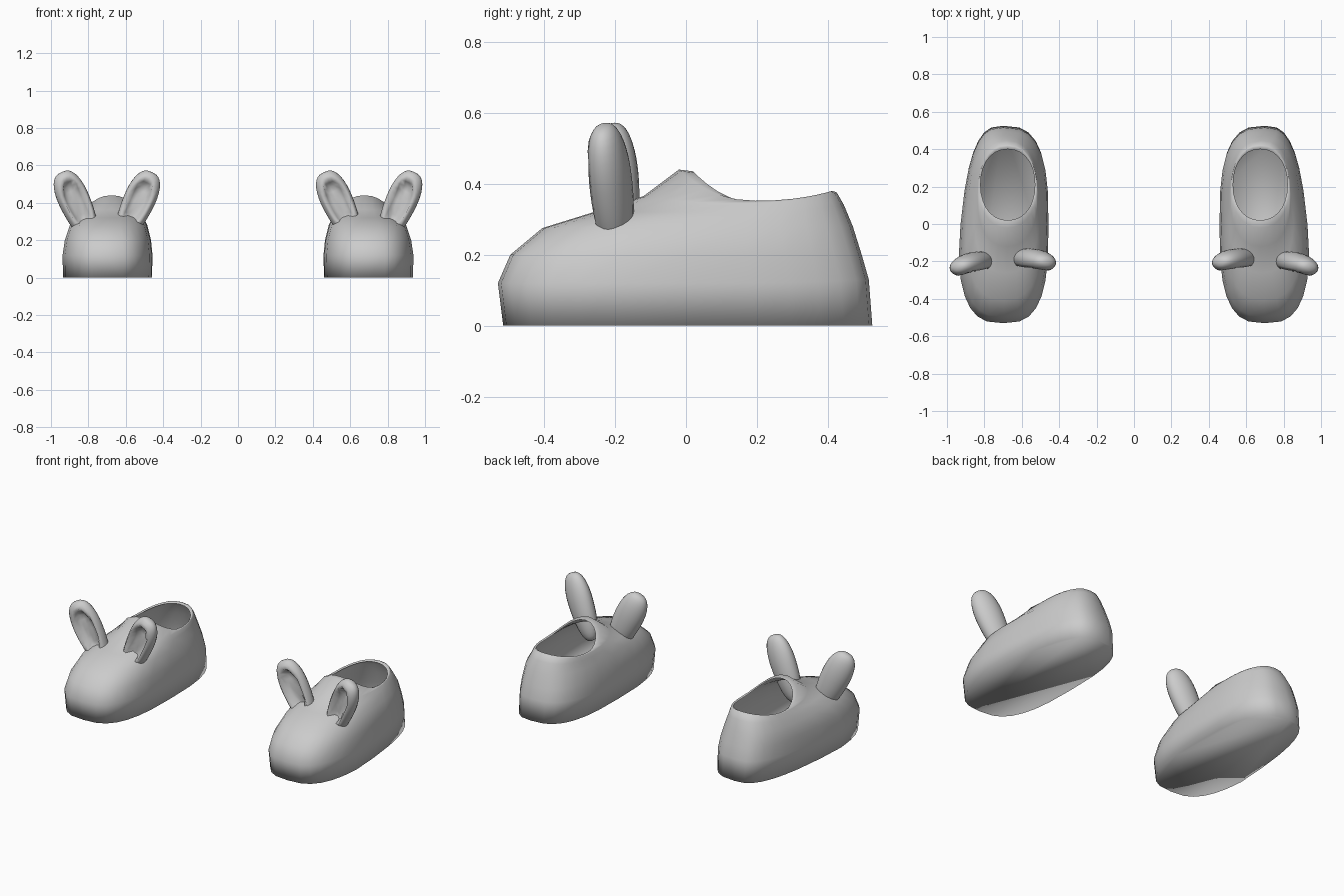
import bpy, bmesh, math
from mathutils import Matrix, Vector

if "Cube" in bpy.data.objects:
    bpy.data.objects.remove(bpy.data.objects["Cube"])

grey = bpy.data.materials.new("soft grey")
grey.use_nodes = True
grey.diffuse_color = (0.6, 0.6, 0.6, 1)
grey.node_tree.nodes["Principled BSDF"].inputs["Base Color"].default_value = (0.6, 0.6, 0.6, 1)


def finish(bm, name):
    """Turn a bmesh into a smooth grey object."""
    me = bpy.data.meshes.new(name)
    for f in bm.faces:
        f.smooth = True
    bm.to_mesh(me)
    bm.free()
    me.materials.append(grey)
    ob = bpy.data.objects.new(name, me)
    bpy.context.collection.objects.link(ob)
    return ob


def spow(v, e):
    return math.copysign(abs(v) ** e, v)


# Loops from the sole up to the opening:
# x inner, x outer, y front, y back, z front, z side, z back, roundness
LOOPS = [
    (.46, .94, -.515, .525, .00, .00, .00, .68),
    (.457, .942, -.53, .515, .12, .12, .13, .68),
    (.465, .93, -.495, .495, .20, .20, .20, .70),
    (.485, .905, -.405, .47, .275, .28, .28, .75),
    (.505, .86, -.26, .445, .32, .32, .34, .80),
    (.515, .84, -.12, .425, .365, .345, .375, .85),
    (.522, .83, -.02, .413, .44, .352, .38, .90),
    (.53, .82, .02, .40, .435, .345, .372, .92),
]
SIDES = 28


def slipper(side, name):
    bm = bmesh.new()
    rings = []
    for xi, xo, yf, yb, zf, zs, zb, e in LOOPS:
        ring = []
        for k in range(SIDES):
            a = 2 * math.pi * k / SIDES
            s = math.sin(a)
            x = (xi + xo) / 2 + (xo - xi) / 2 * spow(math.cos(a), e)
            y = (yf + yb) / 2 + (yb - yf) / 2 * spow(s, e)
            # the outer side narrows towards the heel
            if x > .7:
                x -= (x - .7) * .4 * max(0, y + .15) * (xo - .82) / .12
            z = zs + ((zb if s > 0 else zf) - zs) * s * s
            ring.append(bm.verts.new((side * x, y, z)))
        rings.append(ring)
    # sole and walls, opening left open
    sole = bm.faces.new(rings[0])
    for lo, hi in zip(rings, rings[1:]):
        for k in range(SIDES):
            n = (k + 1) % SIDES
            bm.faces.new((lo[k], lo[n], hi[n], hi[k]))
    bmesh.ops.recalc_face_normals(bm, faces=bm.faces)
    sole.normal_update()
    if sole.normal.z > 0:
        bmesh.ops.reverse_faces(bm, faces=bm.faces)
    finish(bm, name)


def ear(side, name, centre, lean, yaw):
    bm = bmesh.new()
    bmesh.ops.create_uvsphere(bm, u_segments=24, v_segments=18, radius=1)
    for v in bm.verts:
        x, y, z = v.co
        # fuller than an ellipsoid, like a capsule
        r = max(1e-4, math.hypot(x, y))
        f = r ** -.25
        x, y = x * f, y * f
        # hollow on the front
        q = (x / .64) ** 2 + ((z - .02) / .74) ** 2
        if y < 0 and q < 1:
            y += .95 * min(1, 2.2 * (1 - q))
        # narrower and longer towards the root
        x *= 1 + .1 * z
        if z < 0:
            z *= 1.3
        v.co = (x * .085, y * .062, z * .175)
    m = Matrix.Translation(Vector(centre)) @ Matrix.Rotation(math.radians(yaw), 4, 'Z') \
        @ Matrix.Rotation(math.radians(lean), 4, 'Y')
    bm.transform(Matrix.Diagonal((side, 1, 1, 1)) @ m)
    bmesh.ops.recalc_face_normals(bm, faces=bm.faces)
    finish(bm, name)


# The pair, mirrored across the middle
for side, label in ((1, "left"), (-1, "right")):
    slipper(side, label + "_slipper")
    ear(side, label + "_outer_ear", (.872, -.215, .405), 25, -14)
    ear(side, label + "_inner_ear", (.532, -.195, .405), -25, 8)
